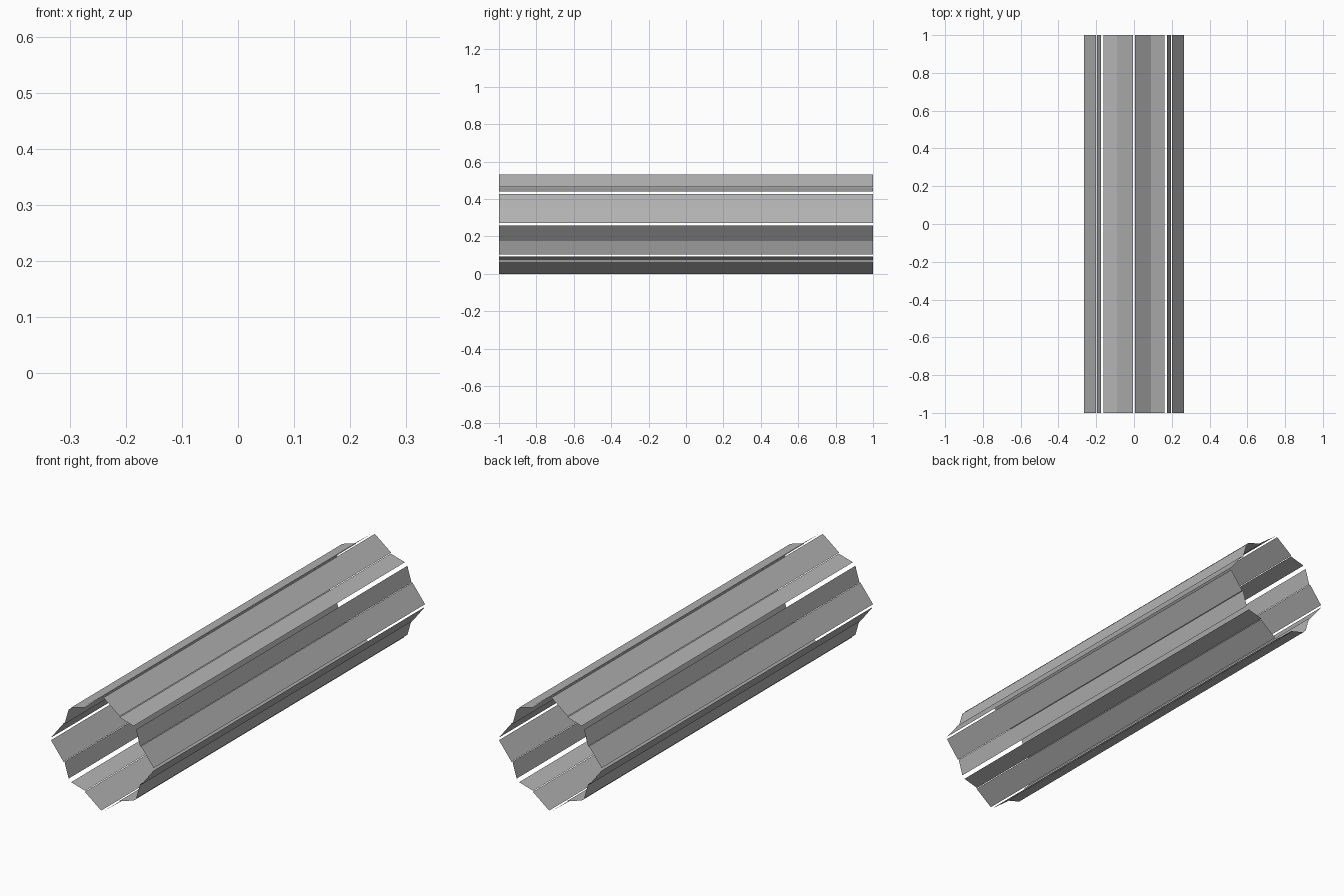
import bpy
import bmesh
import math

if "Cube" in bpy.data.objects:
    bpy.data.objects.remove(bpy.data.objects["Cube"])

CENTRE_Z = 0.265
HALF_LENGTH = 1.0

# One eighth of the star-shaped cross-section: two flat strips, with gaps between
TIP_STRIP = [(0.006, 0.265), (0.09, 0.200)]
CORNER_STRIP = [(0.088, 0.195), (0.161, 0.174)]

# Mid grey for all the strips
grey = bpy.data.materials.new("mid_grey")
grey.diffuse_color = (0.45, 0.45, 0.45, 1.0)
grey.use_nodes = True
grey.node_tree.nodes["Principled BSDF"].inputs["Base Color"].default_value = grey.diffuse_color


def add_strips(name, section):
    """Repeat a thin sheet eight times round the long axis (4 turns, mirrored)."""
    bm = bmesh.new()
    for mirror in (1, -1):
        for turn in range(4):
            a = turn * math.pi / 2
            c, s = math.cos(a), math.sin(a)
            pts = [(mirror * x * c - z * s, mirror * x * s + z * c) for x, z in section]
            (x0, z0), (x1, z1) = pts
            corners = [(x0, -HALF_LENGTH, z0), (x1, -HALF_LENGTH, z1),
                       (x1, HALF_LENGTH, z1), (x0, HALF_LENGTH, z0)]
            face = bm.faces.new([bm.verts.new(p) for p in corners])
            face.normal_update()
            # Face outwards from the axis
            if face.normal.x * (x0 + x1) + face.normal.z * (z0 + z1) < 0:
                face.normal_flip()
    mesh = bpy.data.meshes.new(name)
    bm.to_mesh(mesh)
    bm.free()
    mesh.materials.append(grey)
    obj = bpy.data.objects.new(name, mesh)
    obj.location.z = CENTRE_Z
    bpy.context.collection.objects.link(obj)
    return obj


# Wide strips meeting at the four main ridges
add_strips("ridge_strips", TIP_STRIP)
# Narrow strips forming the diagonal ridges
add_strips("corner_strips", CORNER_STRIP)
